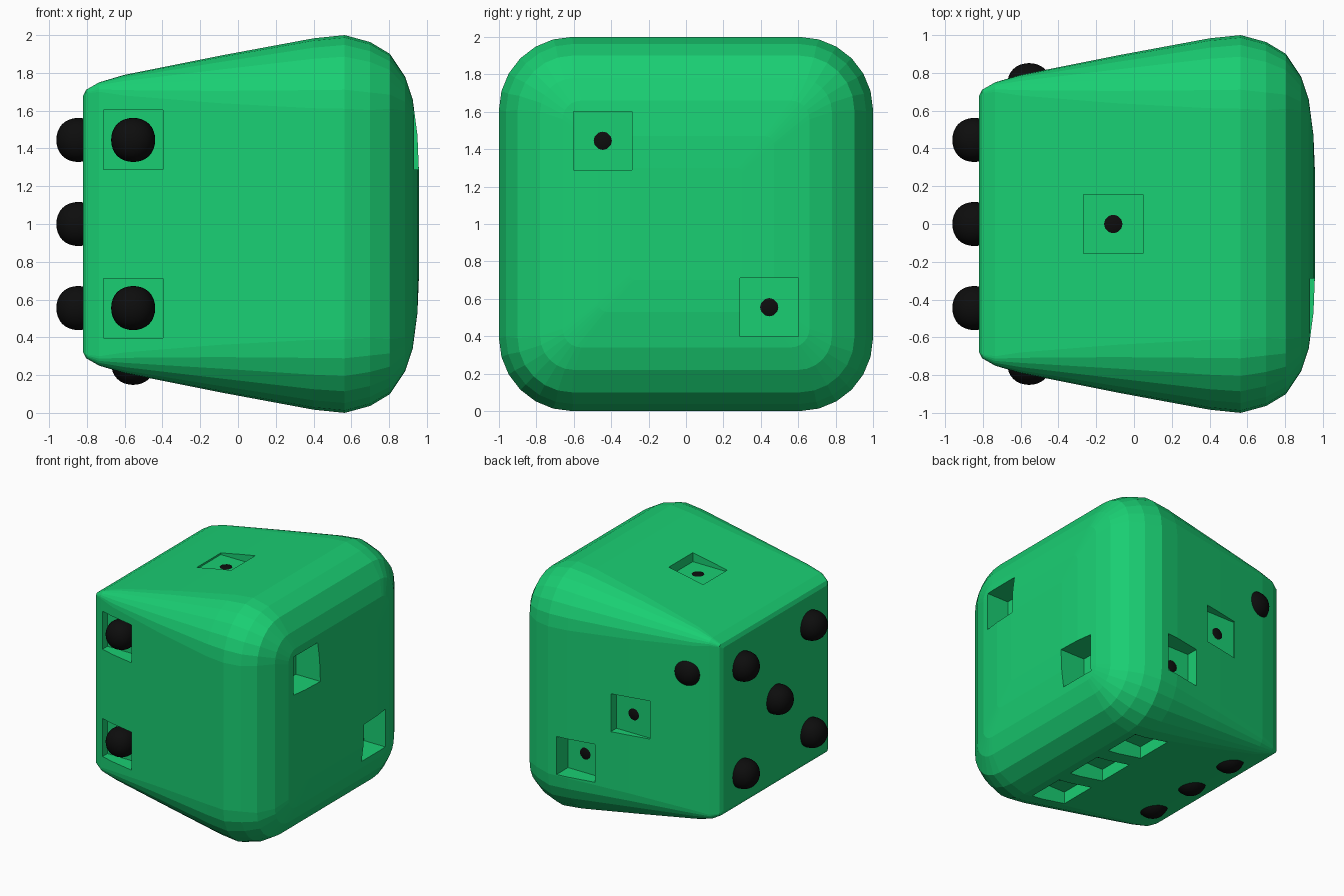
import bpy, bmesh, math
from mathutils import Vector, Matrix

if "Cube" in bpy.data.objects:
    bpy.data.objects.remove(bpy.data.objects["Cube"])


def material(name, color):
    m = bpy.data.materials.new(name)
    m.diffuse_color = (*color, 1)
    m.use_nodes = True
    m.node_tree.nodes["Principled BSDF"].inputs["Base Color"].default_value = m.diffuse_color
    return m


def make_object(name, bm, mat=None):
    bmesh.ops.recalc_face_normals(bm, faces=bm.faces)
    me = bpy.data.meshes.new(name)
    bm.to_mesh(me)
    bm.free()
    ob = bpy.data.objects.new(name, me)
    bpy.context.collection.objects.link(ob)
    if mat:
        me.materials.append(mat)
    return ob


green = material("green", (0.01, 0.62, 0.17))
black = material("black", (0.004, 0.004, 0.004))

CENTRE = Vector((-0.11, 0, 1))
G = 0.445          # pip spacing
BOX = 0.315        # recess width
TIP = 0.735        # distance of pip centre from die centre


def rounded_square(bm, x, h, r, seg=6):
    """Ring of vertices: square of half-size h with corner radius r."""
    ring = []
    for q in range(4):
        a0 = q * math.pi / 2
        cx = (h - r) * (1 if q in (0, 3) else -1)
        cy = (h - r) * (1 if q < 2 else -1)
        for i in range(seg + 1):
            a = a0 + math.pi / 2 * i / seg
            ring.append(bm.verts.new((x, cx + r * math.cos(a), 1 + cy + r * math.sin(a))))
    return ring


# Tapered body: sharp small square on the left, soft large square on the right
sections = [(-0.82, 0.68, 0.01), (-0.805, 0.71, 0.02), (-0.735, 0.75, 0.05),
            (-0.60, 0.79, 0.11), (-0.1, 0.89, 0.25), (0.40, 0.983, 0.37),
            (0.565, 1.0, 0.39), (0.70, 0.963, 0.36), (0.805, 0.90, 0.29),
            (0.885, 0.78, 0.18), (0.925, 0.66, 0.10), (0.95, 0.47, 0.05),
            (0.957, 0.30, 0.03)]
bm = bmesh.new()
rings = [rounded_square(bm, *s) for s in sections]
for a, b in zip(rings, rings[1:]):
    n = len(a)
    for i in range(n):
        j = (i + 1) % n
        bm.faces.new((a[i], a[j], b[j], b[i]))
bm.faces.new(rings[0])
bm.faces.new(rings[-1])
body = make_object("die_body", bm, green)

# Pip layout: name -> outward direction, in-face offsets, recess centre distance
corners = [(a, b) for a in (-G, G) for b in (-G, G)]
faces = {
    "top": (Vector((0, 0, 1)), [(0, 0, 0)], 1.0),
    "right": (Vector((1, 0, 0)), [(0, -G, G), (0, G, -G)], 1.0),
    "back": (Vector((0, 1, 0)), [(-G, 0, G), (0, 0, 0), (G, 0, -G)], 1.0),
    "front": (Vector((0, -1, 0)), [(-G, 0, G), (-G, 0, -G)], 0.85),
    "left": (Vector((-1, 0, 0)), [(0, a, b) for a, b in corners] + [(0, 0, 0)], 1.0),
    "bottom": (Vector((0, 0, -1)), [(a, b, 0) for a in (-G, G) for b in (-G, 0, G)], 1.0),
}

cut = bmesh.new()
for side, (out, offsets, dist) in faces.items():
    # Pips: softly rounded cubes
    bm = bmesh.new()
    for off in offsets:
        p = CENTRE + Vector(off)
        bmesh.ops.create_cube(bm, size=0.278, matrix=Matrix.Translation(p + out * TIP))
        # Square recess, only where it meets the body
        protruding = off[0] < 0 and side != "front"
        if side != "left" and not protruding:
            bmesh.ops.create_cube(cut, size=BOX, matrix=Matrix.Translation(p + out * dist))
    pips = make_object(side + "_pips", bm, black)
    sub = pips.modifiers.new("round", 'SUBSURF')
    sub.levels = sub.render_levels = 3
    for poly in pips.data.polygons:
        poly.use_smooth = True

# Cut the recesses out of the body
cutter = make_object("recess_cutter", cut, green)
mod = body.modifiers.new("recesses", 'BOOLEAN')
mod.operation = 'DIFFERENCE'
mod.solver = 'EXACT'
mod.object = cutter
bpy.context.view_layer.objects.active = body
body.select_set(True)
bpy.ops.object.modifier_apply(modifier=mod.name)
bpy.data.objects.remove(cutter)
